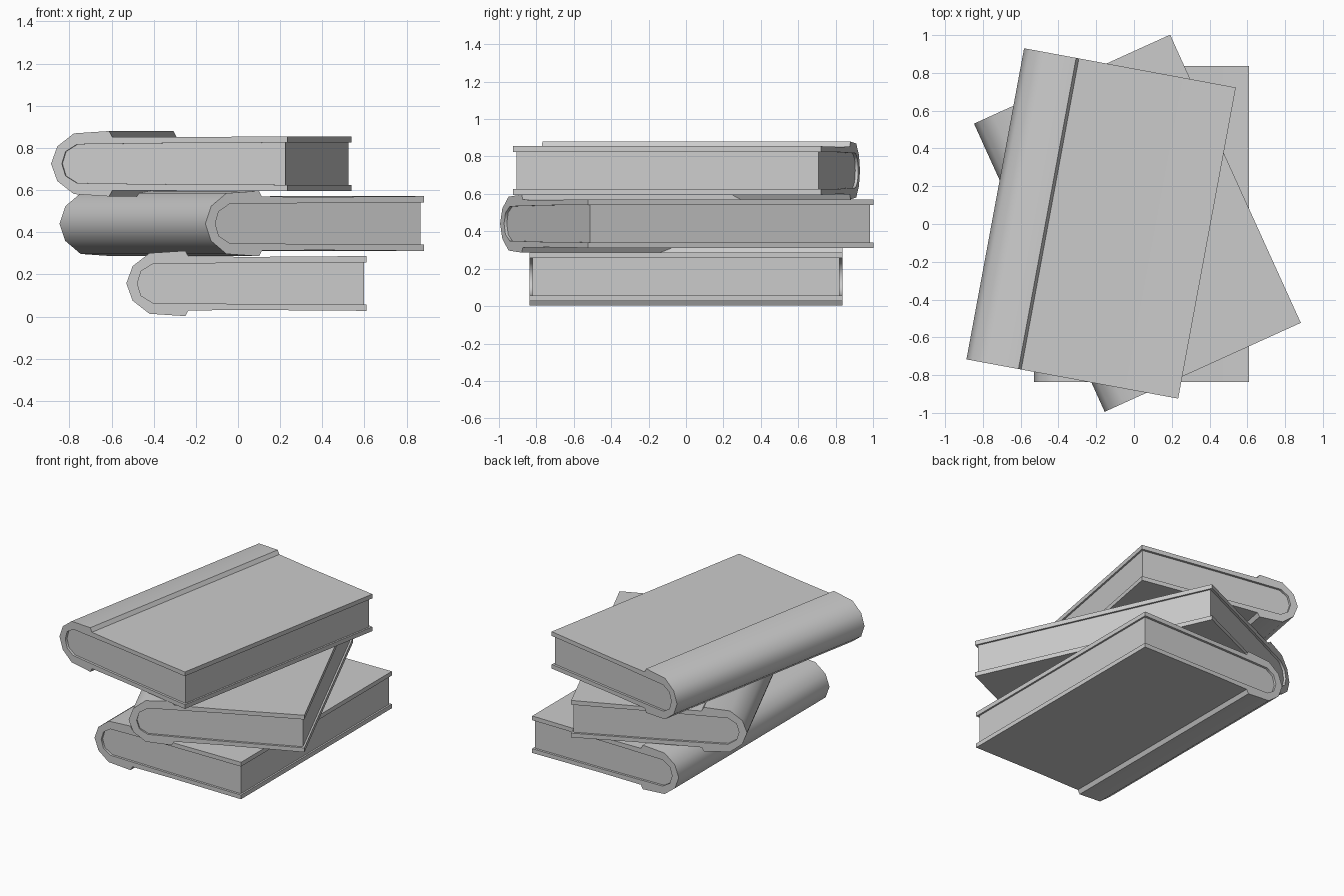
import bpy, bmesh, math

if "Cube" in bpy.data.objects:
    bpy.data.objects.remove(bpy.data.objects["Cube"])

# Upper halves of the cross-sections (x, z), mirrored in z to close them
OUTER = [(0.57, 0.130), (0.03, 0.126), (-0.275, 0.128), (-0.29, 0.155),
         (-0.46, 0.144), (-0.54, 0.082), (-0.57, 0.0)]
INNER = [(0.57, 0.100), (0.03, 0.098), (-0.445, 0.092), (-0.50, 0.058), (-0.518, 0.0)]
LENGTH = 1.675
PAGE_INSET = 0.016


def mirrored(half):
    """Run along the top half, round the spine and back along the bottom."""
    return half + [(x, -z) for x, z in reversed(half[:-1])]


def extrude_profile(name, profile, length, location, angle):
    bm = bmesh.new()
    face = bm.faces.new([bm.verts.new((x, -length / 2, z)) for x, z in profile])
    result = bmesh.ops.extrude_face_region(bm, geom=[face], use_keep_orig=True)
    moved = [v for v in result["geom"] if isinstance(v, bmesh.types.BMVert)]
    bmesh.ops.translate(bm, verts=moved, vec=(0, length, 0))
    bmesh.ops.recalc_face_normals(bm, faces=bm.faces)
    mesh = bpy.data.meshes.new(name)
    bm.to_mesh(mesh)
    bm.free()
    obj = bpy.data.objects.new(name, mesh)
    bpy.context.collection.objects.link(obj)
    obj.location = location
    obj.rotation_euler.z = math.radians(angle)
    bpy.ops.object.select_all(action='DESELECT')
    obj.select_set(True)
    bpy.context.view_layer.objects.active = obj
    bpy.ops.object.shade_smooth_by_angle(angle=math.radians(44))
    return obj


def book(name, location, angle):
    # Hardback cover: a C-shaped shell with a thick rounded spine
    cover = mirrored(OUTER) + mirrored(INNER)[::-1]
    extrude_profile(name + "_cover", cover, LENGTH, location, angle)
    # Page block fills the cover, set back at the three open edges
    pages = mirrored([(min(x, 0.558), z) for x, z in INNER])
    extrude_profile(name + "_pages", pages, LENGTH - 2 * PAGE_INSET, location, angle)


# Stack of three turned books
book("bottom_book", (0.04, 0.0, 0.157), 0)
book("middle_book", (0.018, 0.004, 0.441), 24.4)
book("top_book", (-0.174, 0.003, 0.725), -10.5)
